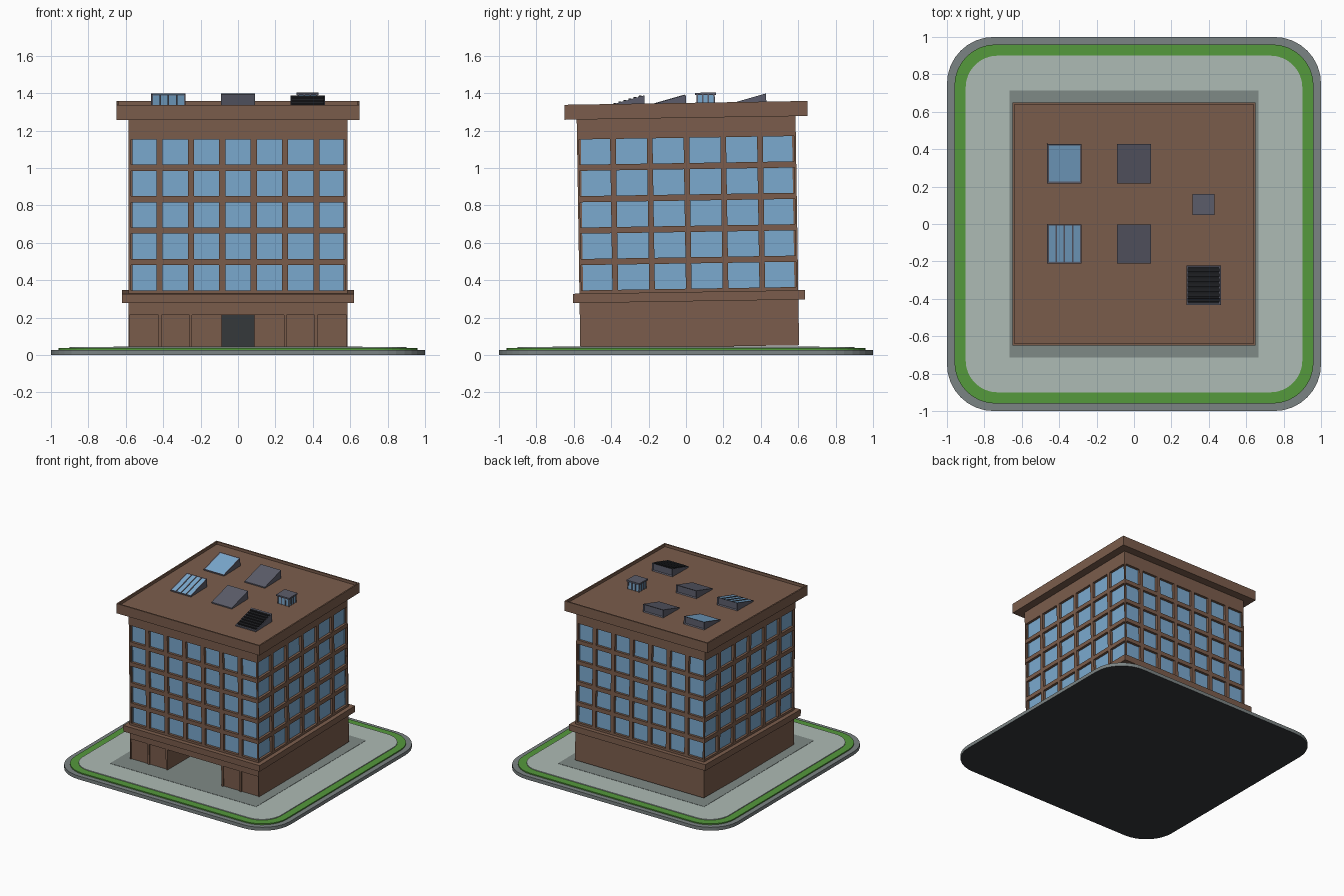
import bpy, bmesh, math
from mathutils import Matrix, Vector

if "Cube" in bpy.data.objects:
    bpy.data.objects.remove(bpy.data.objects["Cube"])

def mat(name, r, g, b):
    m = bpy.data.materials.new(name)
    m.diffuse_color = [(c / 255) ** 2.2 for c in (r, g, b)] + [1]
    m.use_nodes = True
    m.node_tree.nodes["Principled BSDF"].inputs["Base Color"].default_value = m.diffuse_color
    return m

BROWN = mat("brown_wall", 122, 93, 77)
GLASS = mat("blue_glass", 122, 168, 206)
GRASS = mat("grass", 85, 152, 62)
PAVE = mat("paving", 172, 185, 179)
KERB = mat("kerb", 122, 130, 130)
PAD = mat("pad", 126, 136, 133)
DARK = mat("dark", 56, 59, 62)
BLACK = mat("black_slats", 36, 37, 40)
GREY = mat("roof_unit", 92, 93, 106)

# The building leans very slightly backwards-up about the x axis
PIVOT = Matrix.Translation((0, 0, 1.3))
LEAN = PIVOT @ Matrix.Rotation(math.radians(0.9), 4, 'X') @ PIVOT.inverted()

def finish(name, bm, mats, lean=True):
    me = bpy.data.meshes.new(name)
    if lean:
        bm.transform(LEAN)
    bm.to_mesh(me)
    bm.free()
    for m in mats:
        me.materials.append(m)
    ob = bpy.data.objects.new(name, me)
    bpy.context.collection.objects.link(ob)
    return ob

def add_box(bm, x, y, z):
    m = Matrix.Translation(((x[0] + x[1]) / 2, (y[0] + y[1]) / 2, (z[0] + z[1]) / 2))
    m = m @ Matrix.Diagonal((x[1] - x[0], y[1] - y[0], z[1] - z[0], 1))
    return bmesh.ops.create_cube(bm, size=1, matrix=m)

def box(name, x, y, z, m, lean=True):
    bm = bmesh.new()
    add_box(bm, x, y, z)
    return finish(name, bm, [m], lean)

# Ground: stacked rounded slabs
def slab(name, half, rad, z0, z1, mats):
    bm = bmesh.new()
    vs = []
    for k in range(4):
        c = Matrix.Rotation(k * math.pi / 2, 3, 'Z') @ Vector((half - rad, half - rad, z0))
        for i in range(9):
            a = k * math.pi / 2 + i * math.pi / 16
            vs.append(bm.verts.new(c + Vector((rad * math.cos(a), rad * math.sin(a), 0))))
    bottom = bm.faces.new(vs)
    ext = bmesh.ops.extrude_face_region(bm, geom=[bottom], use_keep_orig=True)
    bmesh.ops.translate(bm, vec=(0, 0, z1 - z0),
                        verts=[v for v in ext["geom"] if isinstance(v, bmesh.types.BMVert)])
    bmesh.ops.recalc_face_normals(bm, faces=bm.faces)
    for f in bm.faces:
        if f.normal.z < -0.9:
            f.material_index = len(mats) - 1
    finish(name, bm, mats, lean=False)

slab("kerb", 1.0, 0.25, 0, 0.028, [KERB, DARK])
slab("grass", 0.96, 0.22, 0.02, 0.037, [GRASS])
slab("paving", 0.90, 0.17, 0.03, 0.043, [PAVE])
box("building_pad", (-0.665, 0.665), (-0.713, 0.713), (0.035, 0.045), PAD, lean=False)

# Wall: grid of quads on the -y side, chosen cells pushed inwards, turned by k quarter turns
W = 0.585
def wall(bm, k, us, zs, depth, glass=0):
    rot = Matrix.Rotation(k * math.pi / 2, 3, 'Z')
    def quad(pts, mi=0):
        f = bm.faces.new([bm.verts.new(rot @ Vector(p)) for p in pts])
        f.material_index = mi
    for i in range(len(us) - 1):
        for j in range(len(zs) - 1):
            c = [(us[i], zs[j]), (us[i + 1], zs[j]), (us[i + 1], zs[j + 1]), (us[i], zs[j + 1])]
            d = depth(i, j)
            quad([(u, -W + d, z) for u, z in c], glass if d else 0)
            for n in range(4) if d else ():
                (u0, z0), (u1, z1) = c[n], c[(n + 1) % 4]
                quad([(u0, -W, z0), (u1, -W, z1), (u1, -W + d, z1), (u0, -W + d, z0)])

def cuts(n, pitch, size, mid):
    out = []
    for i in range(n):
        c = mid + (i - (n - 1) / 2) * pitch
        out += [c - size / 2, c + size / 2]
    return out

# Upper storeys with recessed windows: seven columns front/back, six on the sides
bm = bmesh.new()
rows = [0.33] + cuts(5, 0.168, 0.135, 0.758) + [1.28]
for k in range(4):
    n, pitch, size = ((7, 0.168, 0.135), (6, 0.1965, 0.166))[k % 2]
    cols = [-W] + cuts(n, pitch, size, 0) + [W]
    wall(bm, k, cols, rows, lambda i, j: 0.02 if i % 2 and j % 2 else 0, glass=1)
bmesh.ops.remove_doubles(bm, verts=bm.verts, dist=1e-5)
finish("upper_storeys", bm, [BROWN, GLASS])

# Ground floor with shallow front panels and a deep entrance
bm = bmesh.new()
half = [0.245, 0.26, 0.41, 0.425, 0.58, W]
cols = [-u for u in reversed(half)] + half
ENTRY = 0.36
def front_depth(i, j):
    if j:
        return 0
    return ENTRY if i == 5 else 0.01 if i % 2 else 0
wall(bm, 0, cols, [0.043, 0.222, 0.29], front_depth)
for k in (1, 2, 3):
    wall(bm, k, [-W, W], [0.043, 0.29], lambda i, j: 0)
bmesh.ops.remove_doubles(bm, verts=bm.verts, dist=1e-5)
finish("ground_floor", bm, [BROWN])
box("door", (-0.087, 0.087), (-W + ENTRY - 0.012, -W + ENTRY + 0.01), (0.043, 0.218), DARK)

# Ledge above the ground floor, and roof with parapet
box("ledge", (-0.62, 0.62), (-0.62, 0.62), (0.287, 0.337), BROWN)
bm = bmesh.new()
add_box(bm, (-0.65, 0.65), (-0.65, 0.65), (1.268, 1.348))
bm.normal_update()
bmesh.ops.inset_region(bm, faces=[f for f in bm.faces if f.normal.z > 0.9],
                       thickness=0.016, depth=0)
deck = max((f for f in bm.faces if f.normal.z > 0.9), key=lambda f: f.calc_area())
ext = bmesh.ops.extrude_discrete_faces(bm, faces=[deck])
bmesh.ops.translate(bm, vec=(0, 0, -0.022), verts=ext["faces"][0].verts)
finish("roof", bm, [BROWN])

# Sloping roof units
DECK = 1.325
def wedge(name, x, y, top):
    bm = bmesh.new()
    x0, x1, y0, y1 = x - 0.092, x + 0.092, y, y + 0.212
    for v in add_box(bm, (x0, x1), (y0, y1), (DECK, 1.392))["verts"]:
        if v.co.z > 1.35 and v.co.y < y + 0.1:
            v.co.z = 1.335
    bm.normal_update()
    slope = [f for f in bm.faces if f.normal.z > 0.5]
    back = [f for f in bm.faces if f.normal.y > 0.9]
    bmesh.ops.inset_region(bm, faces=back, thickness=0.01, depth=-0.01)
    if top:
        bmesh.ops.inset_region(bm, faces=slope, thickness=0.012, depth=-0.002)
        slope[0].material_index = 1
    finish(name, bm, [GREY, top or GREY])

def slope_z(t):
    return 1.335 + 0.057 * t

wedge("skylight_front", -0.372, -0.212, GLASS)
wedge("skylight_back", -0.372, 0.218, GLASS)
wedge("hatch_front", 0, -0.212, None)
wedge("hatch_back", 0, 0.218, None)
wedge("louvre_unit", 0.372, -0.432, BLACK)

# Glazing bars on the front skylight
bm = bmesh.new()
for x in (-0.417, -0.372, -0.327):
    for v in add_box(bm, (x - 0.004, x + 0.004), (-0.205, -0.007), (-0.003, 0.002))["verts"]:
        v.co.z += slope_z((v.co.y + 0.212) / 0.212)
finish("skylight_bars", bm, [GREY])

# Louvre slats
bm = bmesh.new()
for i in range(7):
    y = -0.415 + i * 0.027
    z = slope_z((y + 0.432) / 0.212)
    add_box(bm, (0.285, 0.459), (y, y + 0.016), (z - 0.004, z + 0.007))
finish("louvre_slats", bm, [BLACK])

# Small vent box with corner posts, bars and a cap
box("vent_glass", (0.323, 0.419), (0.062, 0.15), (DECK, 1.39), GLASS)
bm = bmesh.new()
for i in range(4):
    x, y = 0.322 + i * 0.0327, 0.061 + i * 0.03
    for s in (0.061, 0.151):
        add_box(bm, (x - 0.004, x + 0.004), (s - 0.004, s + 0.004), (DECK, 1.39))
    for s in (0.322, 0.42):
        add_box(bm, (s - 0.004, s + 0.004), (y - 0.004, y + 0.004), (DECK, 1.39))
add_box(bm, (0.312, 0.43), (0.05, 0.162), (1.389, 1.401))
finish("vent_frame", bm, [GREY])
